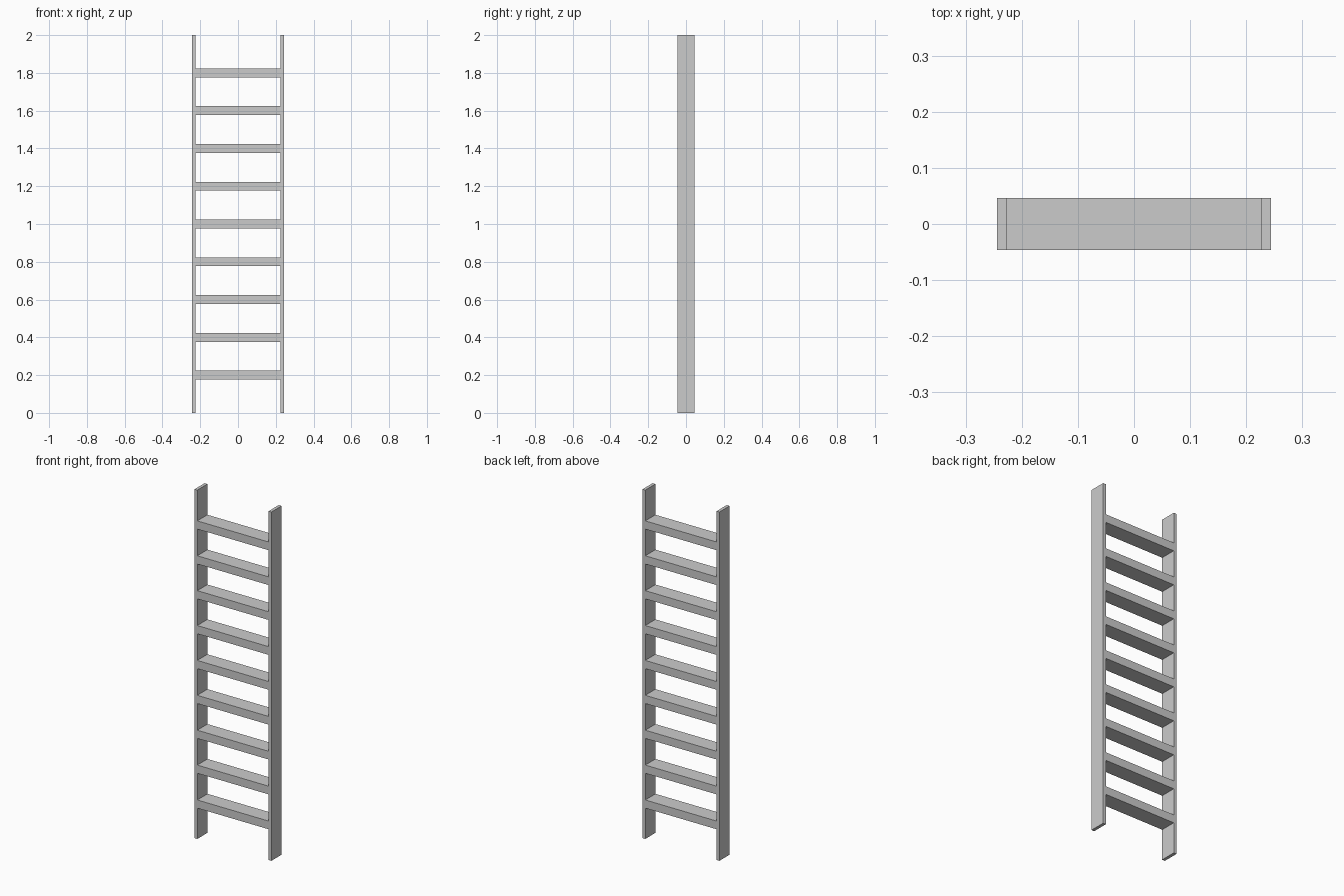
import bpy

cube = bpy.data.objects.get("Cube")
if cube:
    bpy.data.objects.remove(cube, do_unlink=True)

HEIGHT = 2.0
HALF_WIDTH = 0.244
RAIL_THICK = 0.018
DEPTH = 0.092
RUNG_THICK = 0.047
RUNG_COUNT = 9
RUNG_STEP = 0.2

grey = bpy.data.materials.new("light grey")
grey.use_nodes = True
colour = (0.6, 0.6, 0.6, 1)
grey.diffuse_color = colour
grey.node_tree.nodes["Principled BSDF"].inputs["Base Color"].default_value = colour


def box(name, centre, size):
    bpy.ops.mesh.primitive_cube_add(size=1, location=centre)
    obj = bpy.context.object
    obj.name = name
    obj.scale = size
    bpy.ops.object.transform_apply(location=False, rotation=False, scale=True)
    obj.data.materials.append(grey)
    return obj


# Side rails
for name, side in (("left_rail", 1), ("right_rail", -1)):
    box(name, (side * (HALF_WIDTH - RAIL_THICK / 2), 0, HEIGHT / 2),
        (RAIL_THICK, DEPTH, HEIGHT))

# Flat rungs spanning between the rails
span = 2 * (HALF_WIDTH - RAIL_THICK)
for i in range(1, RUNG_COUNT + 1):
    box(f"rung_{i}", (0, 0, i * RUNG_STEP), (span, DEPTH, RUNG_THICK))
